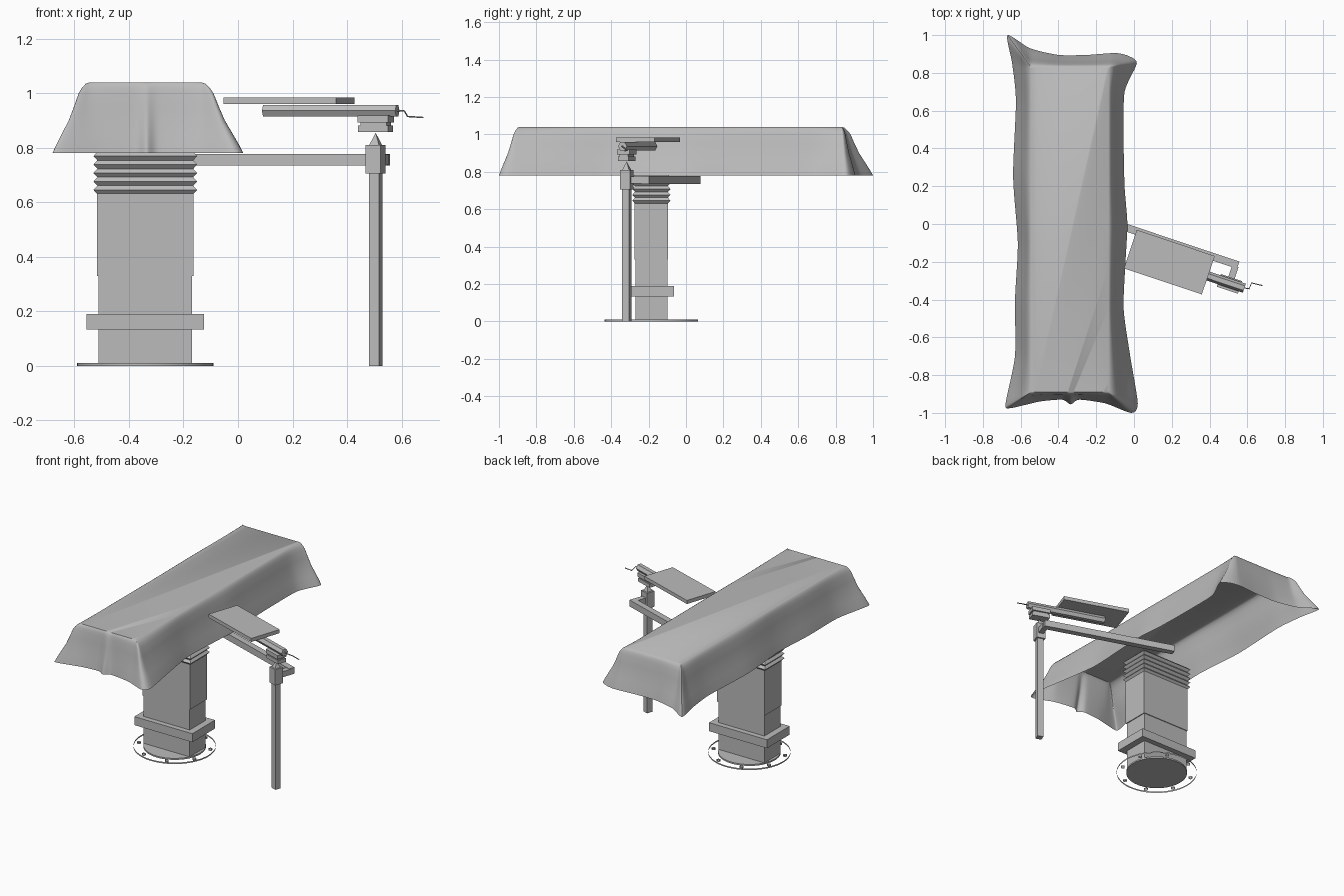
import bpy, bmesh, math
from mathutils import Vector, Matrix

cube = bpy.data.objects.get("Cube")
if cube:
    bpy.data.objects.remove(cube, do_unlink=True)

grey = bpy.data.materials.new("plain grey")
grey.use_nodes = True
GREY = (0.5, 0.5, 0.5, 1)
grey.diffuse_color = GREY
grey.node_tree.nodes["Principled BSDF"].inputs["Base Color"].default_value = GREY

TURN = math.radians(-18.5)            # the side arm swings forward
ALONG = Vector((math.cos(TURN), math.sin(TURN), 0))
ACROSS = Vector((-math.sin(TURN), math.cos(TURN), 0))
CX, CY = -0.34, -0.185                # pedestal axis
POLE = Vector((0.505, -0.317, 0))


def finish(name, bm, smooth=None):
    mesh = bpy.data.meshes.new(name)
    bm.to_mesh(mesh)
    bm.free()
    ob = bpy.data.objects.new(name, mesh)
    bpy.context.collection.objects.link(ob)
    mesh.materials.append(grey)
    if smooth:
        bpy.ops.object.select_all(action='DESELECT')
        ob.select_set(True)
        bpy.context.view_layer.objects.active = ob
        bpy.ops.object.shade_smooth_by_angle(angle=math.radians(smooth))
    return ob


def box(name, x, y, z0, z1, sx, sy, turn=0.0):
    bm = bmesh.new()
    m = (Matrix.Translation((x, y, (z0 + z1) / 2)) @ Matrix.Rotation(turn, 4, 'Z')
         @ Matrix.Diagonal((sx, sy, z1 - z0, 1)))
    bmesh.ops.create_cube(bm, size=1, matrix=m)
    return finish(name, bm)


def cone(name, matrix, sides, r1, r2, depth, caps=True, smooth=None):
    bm = bmesh.new()
    bmesh.ops.create_cone(bm, cap_ends=caps, segments=sides, radius1=r1,
                          radius2=r2, depth=depth, matrix=matrix)
    return finish(name, bm, smooth)


def loft(bm, rings):
    rows = [[bm.verts.new(p) for p in ring] for ring in rings]
    for a, b in zip(rows, rows[1:]):
        for i in range(len(a)):
            j = (i + 1) % len(a)
            bm.faces.new((a[i], a[j], b[j], b[i]))
    return rows


# Floor flange: open rim and bolt holes around a solid disc
def floor(x, y):
    return Matrix.Translation((x, y, 0.005))

cone("flange_rim", floor(CX, CY), 48, 0.25, 0.25, 0.01, False, 30)
cone("floor_disc", floor(CX, CY), 48, 0.19, 0.19, 0.01, True, 30)
for i in range(8):
    a = math.tau * (i + 0.5) / 8
    cone("bolt_hole", floor(CX + 0.222 * math.cos(a), CY + 0.222 * math.sin(a)),
         12, 0.012, 0.012, 0.01, False, 40)

# Telescoping pedestal with collar
box("lower_column", CX, CY, 0, 0.34, 0.342, 0.17)
box("upper_column", CX, CY, 0.33, 0.65, 0.354, 0.18)
box("column_collar", CX, CY, 0.133, 0.19, 0.43, 0.24)

# Bellows under the bed
bm = bmesh.new()
rings = []
TEETH = 5
for i in range(2 * TEETH + 1):
    z = 0.63 + 0.155 * i / (2 * TEETH)
    grow = 0.014 if i % 2 else 0
    hx, hy = 0.176 + grow, 0.088 + grow
    rings.append([(CX + sx * hx, CY + sy * hy, z)
                  for sx, sy in ((-1, -1), (1, -1), (1, 1), (-1, 1))])
rows = loft(bm, rings)
bm.faces.new(rows[0][::-1])
bm.faces.new(rows[-1])
finish("bellows", bm)

# Draped bed cover: wavy hem blended up to a flat rectangular top
HEM = [(0.02, -0.95), (-0.02, -0.7), (-0.055, -0.45), (-0.045, -0.2), (-0.035, 0),
       (-0.05, 0.2), (-0.055, 0.45), (-0.05, 0.7), (0.015, 0.85), (-0.03, 0.89),
       (-0.1, 0.905), (-0.25, 0.895), (-0.4, 0.895), (-0.55, 0.93), (-0.67, 1.0),
       (-0.645, 0.85), (-0.625, 0.65), (-0.64, 0.25), (-0.615, -0.1), (-0.63, -0.4),
       (-0.63, -0.7), (-0.68, -0.95), (-0.655, -0.975), (-0.5, -0.94), (-0.38, -0.93),
       (-0.335, -0.955), (-0.29, -0.93), (-0.15, -0.95), (-0.015, -1.0)]
STEPS = 6
pts = [Vector(p) for p in HEM]
hem = []
for i in range(len(pts)):
    p0, p1, p2, p3 = (pts[(i + k) % len(pts)] for k in (-1, 0, 1, 2))
    m1, m2 = (p2 - p0) * 0.35, (p3 - p1) * 0.35
    for s in range(STEPS):
        t = s / STEPS
        h = t * t * (3 - 2 * t)
        hem.append(p1 * (1 - h) + p2 * h + m1 * (t * (1 - t) ** 2) - m2 * (t * t * (1 - t)))


def clamp(v, lo, hi):
    return max(lo, min(hi, v))

top = [Vector((clamp(p.x, -0.545, -0.135), clamp(p.y, -0.89, 0.83))) for p in hem]
DRAPE = ((1.04, 0), (1.035, 0.1), (1.02, 0.2), (1.0, 0.29), (0.95, 0.42),
         (0.9, 0.56), (0.85, 0.75), (0.81, 0.9), (0.78, 1))
bm = bmesh.new()
rows = loft(bm, [[(*a.lerp(b, f), z) for a, b in zip(top, hem)] for z, f in DRAPE])
bm.faces.new(rows[0])
bmesh.ops.remove_doubles(bm, verts=bm.verts, dist=0.0005)
bmesh.ops.recalc_face_normals(bm, faces=bm.faces)
top_face = max(bm.faces, key=lambda f: f.calc_area())
if top_face.normal.z < 0:
    bmesh.ops.reverse_faces(bm, faces=bm.faces)
finish("bed_cover", bm, 40)

# Side arm and its floor pole
end = Vector((0.552, -0.218, 0))
mid = end - ALONG * 0.435
box("side_arm", mid.x, mid.y, 0.735, 0.778, 0.87, 0.04, TURN)
link = POLE + ACROSS * 0.05
box("arm_link", link.x, link.y, 0.738, 0.775, 0.035, 0.1, TURN)
box("pole", POLE.x, POLE.y, 0, 0.77, 0.039, 0.039, TURN)
box("pole_head", POLE.x, POLE.y, 0.705, 0.81, 0.058, 0.058, TURN)
cone("pole_tip", Matrix.Translation((POLE.x, POLE.y, 0.832))
     @ Matrix.Rotation(TURN + math.pi / 4, 4, 'Z'), 4, 0.027, 0, 0.046)

# Tray rail with stacked clamp
box("clamp_lower", POLE.x, POLE.y, 0.858, 0.882, 0.115, 0.06, TURN)
box("clamp_neck", POLE.x, POLE.y, 0.882, 0.892, 0.1, 0.05, TURN)
box("clamp_upper", POLE.x, POLE.y, 0.892, 0.918, 0.118, 0.07, TURN)
rail = Vector((0.34, -0.258, 0.936))
cone("tray_rail", Matrix.Translation(rail) @ Matrix.Rotation(TURN, 4, 'Z')
     @ Matrix.Rotation(math.pi / 2, 4, 'Y'), 6, 0.025, 0.025, 0.515)
box("tray", 0.187, -0.202, 0.96, 0.984, 0.435, 0.215, TURN)

# Bent release handle
curve = bpy.data.curves.new("release_handle", 'CURVE')
curve.dimensions = '3D'
curve.bevel_depth = 0.003
curve.bevel_resolution = 1
curve.use_fill_caps = True
path = [(0.575, -0.337, 0.937), (0.61, -0.343, 0.935), (0.622, -0.312, 0.915), (0.68, -0.326, 0.911)]
spline = curve.splines.new('POLY')
spline.points.add(len(path) - 1)
for point, co in zip(spline.points, path):
    point.co = (*co, 1)
handle = bpy.data.objects.new("release_handle", curve)
bpy.context.collection.objects.link(handle)
curve.materials.append(grey)
